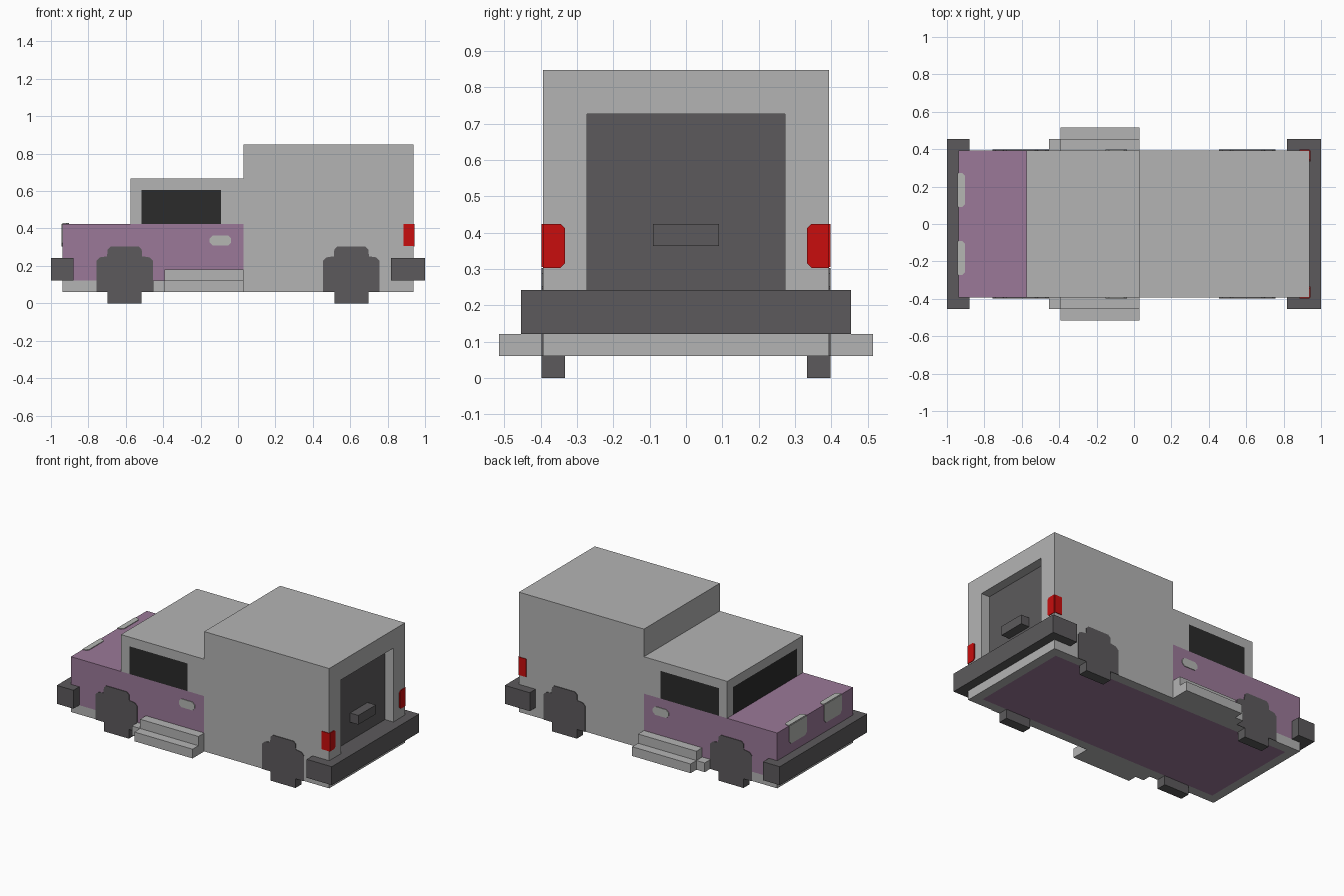
import bpy, bmesh
from mathutils import Vector

if "Cube" in bpy.data.objects:
    bpy.data.objects.remove(bpy.data.objects["Cube"])

U = 2 / 33          # block unit; all sizes below are in units
T = 0.07            # thickness of painted-on plates, in units


def material(name, *rgb):
    m = bpy.data.materials.new(name)
    m.diffuse_color = (*rgb, 1)
    m.use_nodes = True
    m.node_tree.nodes["Principled BSDF"].inputs["Base Color"].default_value = m.diffuse_color
    return m


GREY = material("body grey", 0.456, 0.456, 0.456)
PURPLE = material("dusty purple", 0.328, 0.191, 0.314)
DARK = material("rubber grey", 0.107, 0.102, 0.107)
GLASS = material("black glass", 0.024, 0.024, 0.024)
RED = material("tail red", 0.578, 0.004, 0.004)
LAMP = material("lamp grey", 0.46, 0.47, 0.45)


def finish(name, bm, mats):
    bmesh.ops.scale(bm, vec=(U, U, U), verts=bm.verts)
    bmesh.ops.recalc_face_normals(bm, faces=bm.faces)
    me = bpy.data.meshes.new(name)
    bm.to_mesh(me)
    bm.free()
    for m in mats:
        me.materials.append(m)
    ob = bpy.data.objects.new(name, me)
    bpy.context.collection.objects.link(ob)
    return ob


def prism(bm, axis, pts, lo, hi, side=1):
    """Extrude a 2D outline along an axis; side=-1 mirrors it in y."""
    def place(a, b, d):
        x, y, z = {"x": (d, a, b), "y": (a, d, b), "z": (a, b, d)}[axis]
        return (x, y * side, z)
    f = bm.faces.new([bm.verts.new(place(a, b, lo)) for a, b in pts])
    top = bmesh.ops.extrude_face_region(bm, geom=[f], use_keep_orig=True)["geom"]
    move = Vector(place(0, 0, hi)) - Vector(place(0, 0, lo))
    bmesh.ops.translate(bm, vec=move, verts=[v for v in top if isinstance(v, bmesh.types.BMVert)])


def part(name, mat, prisms, side=1):
    bm = bmesh.new()
    for p in prisms:
        prism(bm, *p, side=side)
    return finish(name, bm, [mat])


def rect(a0, a1, b0, b1, cl=0, ct=0, cr=None, cb=None):
    """Rectangle with clipped corners: bottom-left, top-left, top-right, bottom-right."""
    cr = ct if cr is None else cr
    cb = cl if cb is None else cb
    out = []
    for x, y, c, dx, dy, flip in ((a0, b0, cl, 1, 1, 0), (a1, b0, cb, -1, 1, 1),
                                  (a1, b1, cr, -1, -1, 0), (a0, b1, ct, 1, -1, 1)):
        pair = [(x, y + dy * c), (x + dx * c, y)]
        if flip:
            pair.reverse()
        out += pair if c else [(x, y)]
    return out


# Body shell: side profile extruded across, cut along panel lines
bm = bmesh.new()
prism(bm, "y", [(-15.5, 1), (15.5, 1), (15.5, 14), (0.5, 14), (0.5, 11),
                (-9.5, 11), (-9.5, 7), (-15.5, 7)], -6.5, 6.5)
cuts = {0: (-14.5, -8.5, -1.5, 0.5, 14.5), 1: (-5.5, -4.5, 4.5, 5.5), 2: (2, 4, 7, 10, 12)}
for ax, values in cuts.items():
    n = Vector((0, 0, 0))
    n[ax] = 1
    for v in values:
        bmesh.ops.bisect_plane(bm, geom=bm.verts[:] + bm.edges[:] + bm.faces[:],
                               plane_co=n * v, plane_no=n)
bmesh.ops.recalc_face_normals(bm, faces=bm.faces)

# Rear doorway pushed in by one unit
door = []
for f in bm.faces:
    c = f.calc_center_median()
    if c.x > 15.4 and abs(c.y) < 4.5 and 4 < c.z < 12:
        door.append(f)
new = bmesh.ops.extrude_face_region(bm, geom=door)["geom"]
bmesh.ops.translate(bm, vec=(-1, 0, 0), verts=[v for v in new if isinstance(v, bmesh.types.BMVert)])
old = [f for f in door if f.is_valid]
if old:
    bmesh.ops.delete(bm, geom=old, context="FACES")
bmesh.ops.recalc_face_normals(bm, faces=bm.faces)

# Panel colours by position
for f in bm.faces:
    c, n = f.calc_center_median(), f.normal
    if c.z < 1.01:                                            # underside
        f.material_index = int(abs(c.x) < 14.5 and abs(c.y) < 5.5)
    elif c.x < 0.49 and 2 < c.z < 7.01:                       # hood and doors
        f.material_index = 1
    elif 7 < c.z < 10 and ((abs(n.y) > .5 and -8.5 < c.x < -1.5)
                           or (n.x < -.5 and abs(c.y) < 5.5)):  # windows
        f.material_index = 3
    elif n.x > .5 and c.x < 14.6 and abs(c.y) < 4.5:          # rear door
        f.material_index = 2
    elif c.x > 14.5 and abs(c.z - 4) < .01 and abs(c.y) < 4.5:  # door sill
        f.material_index = 2
finish("body", bm, [GREY, PURPLE, DARK, GLASS])

# Rear door handle
part("rear_handle", DARK, [("x", rect(-1.5, 1.5, 6, 7), 14.5, 15.5)])

# Wrap-around bumpers
for name, s, depth in (("front_bumper", -1, 14.5), ("rear_bumper", 1, 13.5)):
    outline = [(16.5, -7.5), (16.5, 7.5), (depth, 7.5), (depth, 6.5),
               (15.5, 6.5), (15.5, -6.5), (depth, -6.5), (depth, -7.5)]
    part(name, DARK, [("z", [(s * x, y) for x, y in outline], 2, 4)])

for side, label in ((-1, "front"), (1, "back")):
    # Wheels: flat stepped disc on the side and a block under the body
    for cx, end in ((-10, "nose"), (10, "tail")):
        half = [(1.5, 0), (1.5, 1), (2.5, 1), (2.5, 3.75), (2.2, 4.05),
                (1.55, 4.15), (1.5, 4.75), (1.25, 5)]
        disc = [(cx + x, z) for x, z in half] + [(cx - x, z) for x, z in reversed(half)]
        part(f"wheel_{end}_{label}", DARK,
             [("y", disc, 6.5, 6.5 + T), ("y", rect(cx - 1.5, cx + 1.5, 0, 1), 5.5, 6.5)], side)
    # Side steps
    part(f"side_step_{label}", GREY,
         [("x", [(6.5, 1), (8.5, 1), (8.5, 2), (7.5, 2), (7.5, 3), (6.5, 3)], -6.5, 0.5),
          ("x", rect(6.5, 7.5, 1, 2), -7.5, -6.5)], side)
    # Door handle
    part(f"door_handle_{label}", LAMP,
         [("y", rect(-2.5, -0.6, 5.1, 6, .28, .28), 6.5, 6.5 + T)], side)
    # Headlight wrapping over the hood edge
    part(f"headlight_{label}", LAMP,
         [("z", rect(-15.5, -14.9, 1.5, 4.5, 0, 0, .25, .25), 7, 7 + T),
          ("x", rect(1.5, 4.5, 5, 7, .3, 0), -15.5 - T, -15.5)], side)
    # Tail light wrapping round the rear corner
    part(f"tail_light_{label}", RED,
         [("x", rect(5.5, 6.5, 5, 7, .2, .2, 0, 0), 15.5, 15.5 + T),
          ("y", rect(14.6, 15.5, 5.05, 7), 6.5, 6.5 + T)], side)
